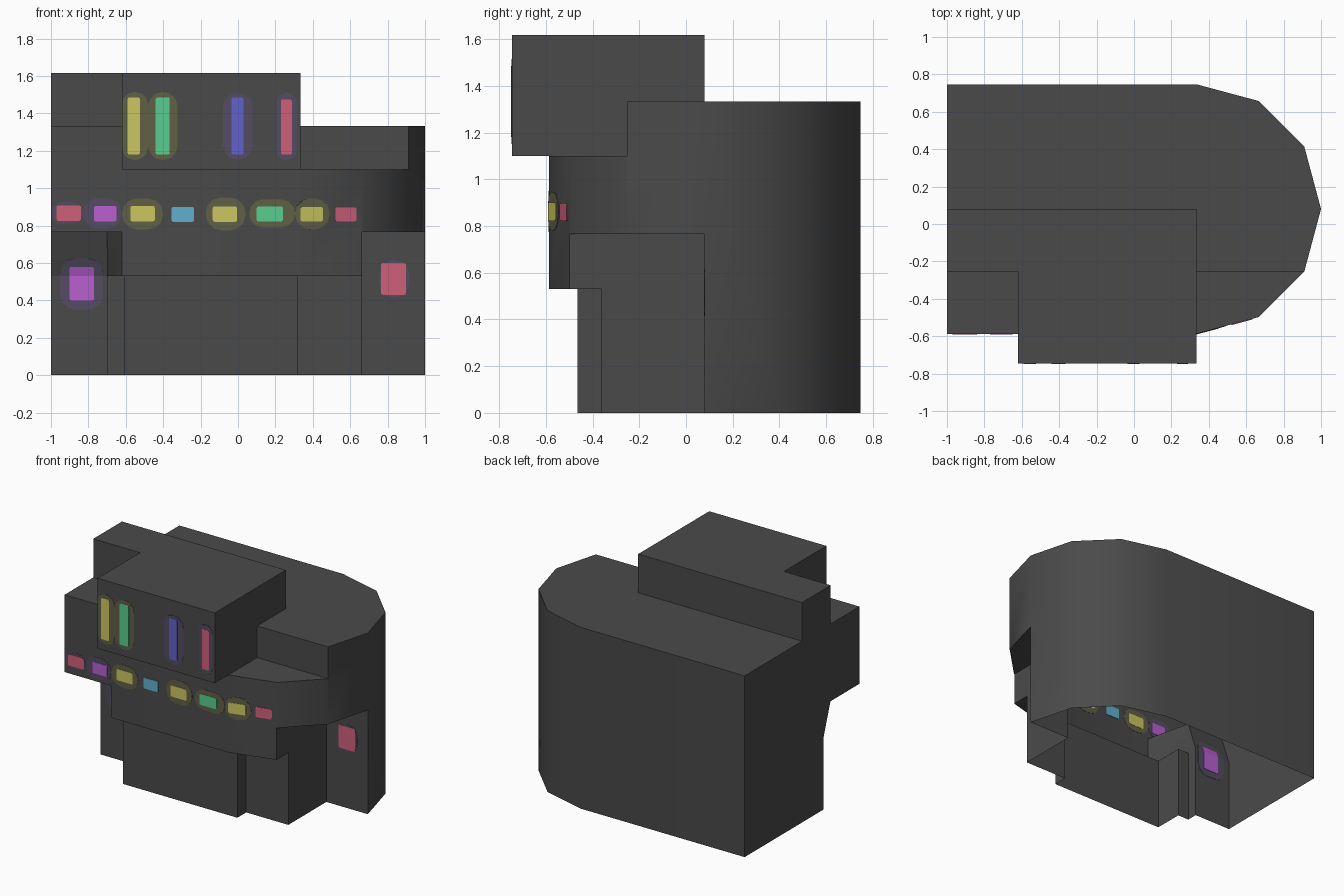
import bpy, bmesh, math
from mathutils import Vector

if "Cube" in bpy.data.objects:
    bpy.data.objects.remove(bpy.data.objects["Cube"])


def material(name, rgb):
    """Flat material from 0-255 display values, stored linear."""
    m = bpy.data.materials.new(name)
    lin = [((c / 255 + 0.055) / 1.055) ** 2.4 for c in rgb]
    m.diffuse_color = (*lin, 1)
    m.use_nodes = True
    m.node_tree.nodes["Principled BSDF"].inputs["Base Color"].default_value = m.diffuse_color
    return m


MATS = {n: material(n, c) for n, c in {
    "dark_grey": (74, 74, 74), "yellow": (204, 198, 97), "green": (88, 206, 143),
    "blue": (97, 97, 204), "pink": (206, 96, 122), "purple": (184, 96, 208),
    "cyan": (96, 176, 206), "yellow_glow": (97, 96, 70), "purple_glow": (84, 76, 98)}.items()}


def link(name, bm, mat):
    mesh = bpy.data.meshes.new(name)
    bm.to_mesh(mesh)
    bm.free()
    mesh.materials.append(MATS[mat])
    ob = bpy.data.objects.new(name, mesh)
    bpy.context.collection.objects.link(ob)
    return ob


def prism(name, pts, lo, hi, axis="z"):
    """Extrude a plan outline (xy) along z, or a side outline (yz) along x."""
    bm = bmesh.new()
    put = (lambda p, t: (p[0], p[1], t)) if axis == "z" else (lambda p, t: (t, p[0], p[1]))
    a = [bm.verts.new(put(p, lo)) for p in pts]
    b = [bm.verts.new(put(p, hi)) for p in pts]
    bm.faces.new(a)
    bm.faces.new(b)
    for i in range(len(pts)):
        j = (i + 1) % len(pts)
        bm.faces.new((a[i], a[j], b[j], b[i]))
    bmesh.ops.recalc_face_normals(bm, faces=bm.faces)
    return link(name, bm, "dark_grey")


def rect(x0, x1, y0, y1):
    return [(x0, y0), (x1, y0), (x1, y1), (x0, y1)]


def combine(target, other, op):
    mod = target.modifiers.new("combine", "BOOLEAN")
    mod.operation, mod.solver, mod.object = op, "EXACT", other
    bpy.context.view_layer.objects.active = target
    bpy.ops.object.modifier_apply(modifier=mod.name)
    bpy.data.objects.remove(other)


# Main body: straight walls with a rounded right end
CX, CY, R = 0.333, 0.08, 0.667
arc = [(CX + R * math.cos(math.radians(a)), CY + R * math.sin(math.radians(a)))
       for a in range(-90, 91, 30)]
body = prism("building_body", [(-1, CY - R)] + arc + [(-1, CY + R)], 0, 1.333)

# Roof step, right recess, ground floor setback, left recess with sloped soffit
cutters = [
    prism("roof_cut", rect(CX, 1.3, -1, -0.253), 1.1, 2),
    prism("right_cut", rect(0.663, 1.3, -1, CY), -1, 0.765),
    prism("ground_cut", [(-1.2, -1), (-1.2, -0.25), (-0.61, -0.25), (-0.61, -0.465),
                         (0.32, -0.465), (0.32, -0.362), (1.2, -0.362), (1.2, -1)], -1, 0.53),
    prism("left_cut", [(-1, -1), (-0.17, -1), (-0.17, 0.53), (-0.25, 0.765), (-1, 0.765)],
          -1.2, -0.70, "x"),
    prism("left_corner_cut", [(-0.8, -1), (-0.8, -0.25), (-0.70, -0.25),
                              (-0.62, CY - R), (-0.62, -1)], 0.2, 0.765),
]
for c in cutters:
    combine(body, c, "DIFFERENCE")

# Overhanging L-shaped upper storey
upper = prism("upper_storey", [(-1, -0.253), (-1, CY), (CX, CY), (CX, -0.745),
                               (-0.62, -0.745), (-0.62, -0.253)], 1.1, 1.617)
combine(body, upper, "UNION")

# Open underside, smooth only around the rounded end
bm = bmesh.new()
bm.from_mesh(body.data)
bmesh.ops.delete(bm, geom=[f for f in bm.faces if f.normal.z < -0.9
                           and f.calc_center_median().z < 0.01], context="FACES")
for f in bm.faces:
    f.smooth = abs(f.normal.z) < 0.1
for e in bm.edges:
    d = e.verts[0].co - e.verts[1].co
    upright = abs(d.z) > 0.99 * d.length
    e.smooth = len(e.link_faces) == 2 and upright and e.calc_face_angle(4) < math.radians(35)
bm.to_mesh(body.data)
bm.free()


def wall_y(x, z):
    """Depth of the front wall that carries a sign."""
    if z > 1.1:
        return -0.745
    if z > 0.7:
        return CY - R + max(0, x - CX) * math.tan(math.radians(15))
    if x > 0.6:
        return CY
    return -0.17 - max(0, z - 0.53) * 0.08 / 0.235


def plate(name, box, radius, mat, thick):
    """Thin rounded plate that follows the wall, folded at wall creases."""
    x0, x1, z0, z1 = box
    r = min(radius, (x1 - x0) * 0.49, (z1 - z0) * 0.49)
    bm = bmesh.new()
    vs = []
    for k, (cx, cz) in enumerate([(x1 - r, z1 - r), (x0 + r, z1 - r), (x0 + r, z0 + r), (x1 - r, z0 + r)]):
        for s in range(4):
            a = math.radians(90 * k + 30 * s)
            vs.append(bm.verts.new((cx + r * math.cos(a), 0, cz + r * math.sin(a))))
    bm.faces.new(vs)
    for co, no in (((CX, 0, 0), (1, 0, 0)), ((0, 0, 0.53), (0, 0, 1))):
        bmesh.ops.bisect_plane(bm, geom=bm.verts[:] + bm.edges[:] + bm.faces[:],
                               plane_co=Vector(co), plane_no=Vector(no))
    for v in bm.verts:
        v.co.y = wall_y(v.co.x, v.co.z)
    ob = link(name, bm, mat)
    mod = ob.modifiers.new("thickness", "SOLIDIFY")
    mod.thickness, mod.offset = thick, 0


# Signs: colour, sign box, glow colour, glow box (x0, x1, z0, z1)
Y, P = "yellow_glow", "purple_glow"
signs = [
    ("yellow", (-0.59, -0.525, 1.18, 1.485), Y, (-0.62, -0.481, 1.15, 1.515)),
    ("green", (-0.44, -0.365, 1.18, 1.485), Y, (-0.481, -0.323, 1.15, 1.515)),
    ("blue", (-0.035, 0.03, 1.18, 1.485), P, (-0.08, 0.078, 1.15, 1.51)),
    ("pink", (0.23, 0.288, 1.18, 1.475), P, (0.205, 0.315, 1.15, 1.51)),
    ("pink", (-0.97, -0.84, 0.825, 0.908), P, (-0.998, -0.83, 0.81, 0.925)),
    ("purple", (-0.77, -0.65, 0.822, 0.905), P, (-0.83, -0.621, 0.785, 0.945)),
    ("yellow", (-0.575, -0.445, 0.822, 0.905), Y, (-0.62, -0.40, 0.78, 0.945)),
    ("cyan", (-0.355, -0.235, 0.82, 0.9), None, None),
    ("yellow", (-0.135, -0.005, 0.82, 0.902), Y, (-0.172, 0.04, 0.775, 0.95)),
    ("green", (0.10, 0.24, 0.822, 0.903), Y, (0.06, 0.305, 0.79, 0.94)),
    ("yellow", (0.333, 0.453, 0.822, 0.9), Y, (0.305, 0.49, 0.78, 0.945)),
    ("pink", (0.52, 0.632, 0.822, 0.898), None, None),
    ("purple", (-0.90, -0.77, 0.40, 0.58), P, (-0.952, -0.722, 0.35, 0.625)),
    ("pink", (0.765, 0.898, 0.43, 0.60), P, (0.755, 0.915, 0.415, 0.615)),
]
for i, (col, box, glow, gbox) in enumerate(signs):
    plate(f"sign_{i + 1}", box, 0.01, col, 0.008)
    if glow:
        plate(f"sign_glow_{i + 1}", gbox, 0.08, glow, 0.004)
